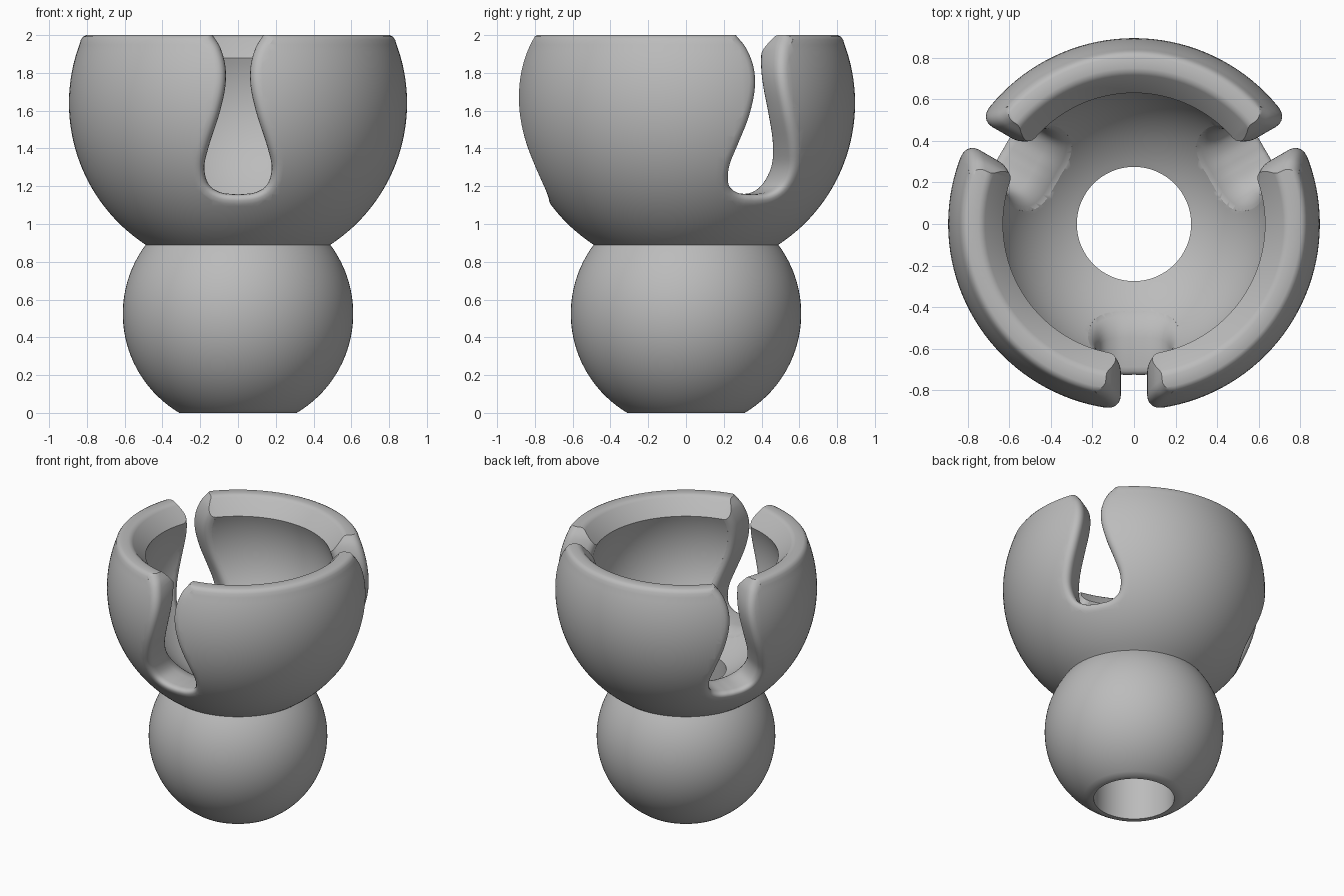
import bpy, bmesh, math
from mathutils import Vector, Matrix

if "Cube" in bpy.data.objects:
    bpy.data.objects.remove(bpy.data.objects["Cube"], do_unlink=True)

CUP_Z, CUP_R, SOCKET_R = 1.64, 0.895, 0.675
BALL_Z, BALL_R = 0.525, 0.61
BORE_R, NECK_Z = 0.275, 0.89

grey = bpy.data.materials.new("plain grey")
grey.use_nodes = True
grey.diffuse_color = (0.5, 0.5, 0.5, 1)
grey.node_tree.nodes["Principled BSDF"].inputs["Base Color"].default_value = (0.5, 0.5, 0.5, 1)


def make_object(name, bm):
    bmesh.ops.recalc_face_normals(bm, faces=bm.faces)
    mesh = bpy.data.meshes.new(name)
    bm.to_mesh(mesh)
    bm.free()
    obj = bpy.data.objects.new(name, mesh)
    bpy.context.collection.objects.link(obj)
    mesh.materials.append(grey)
    return obj


def arc(centre_z, radius, z0, z1, steps):
    """Points (r, z) on a sphere's outline between two heights."""
    a0 = math.asin((z0 - centre_z) / radius)
    a1 = math.asin((z1 - centre_z) / radius)
    angles = [a0 + (a1 - a0) * i / steps for i in range(steps + 1)]
    return [(radius * math.cos(a), centre_z + radius * math.sin(a)) for a in angles]


def smooth_path(points, steps):
    """Catmull-Rom curve through the points."""
    pts = [Vector(p) for p in points]
    pts = [2 * pts[0] - pts[1]] + pts + [2 * pts[-1] - pts[-2]]
    out = []
    for a, b, c, d in zip(pts, pts[1:], pts[2:], pts[3:]):
        for i in range(steps):
            t = i / steps
            out.append(0.5 * (2 * b + (c - a) * t + (2 * a - 5 * b + 4 * c - d) * t ** 2
                              + (3 * b - a - 3 * c + d) * t ** 3))
    return out + [pts[-2]]


# Body: ball, cup, rounded rim, socket and bore turned as one closed profile
socket_floor = CUP_Z - math.sqrt(SOCKET_R ** 2 - BORE_R ** 2)
profile = [(BORE_R, 0)]
profile += arc(BALL_Z, BALL_R, 0, NECK_Z, 28)
profile += arc(CUP_Z, CUP_R, NECK_Z, 1.95, 32)[1:]
profile += [(0.832, 1.975), (0.82, 1.992), (0.803, 2.0), (0.75, 2.0), (0.732, 1.996), (0.717, 1.984)]
profile += arc(CUP_Z, SOCKET_R, 1.88, socket_floor, 32)

SEGMENTS = 128
bm = bmesh.new()
rings = []
for i in range(SEGMENTS):
    a = math.tau * i / SEGMENTS
    rings.append([bm.verts.new((r * math.cos(a), r * math.sin(a), z)) for r, z in profile])
for i, ring in enumerate(rings):
    following = rings[(i + 1) % SEGMENTS]
    for j in range(len(profile)):
        k = (j + 1) % len(profile)
        bm.faces.new((ring[j], following[j], following[k], ring[k]))
body = make_object("ball_and_socket_link", bm)

# Slot outline: right half of the keyhole, mirrored to the left
half = smooth_path([(0, 1.157), (0.09, 1.167), (0.155, 1.21), (0.178, 1.3), (0.155, 1.41),
                    (0.1, 1.58), (0.068, 1.72), (0.066, 1.83), (0.092, 1.93),
                    (0.135, 2.0), (0.2, 2.1)], 5)


def offset_half(distance):
    out = []
    for i, p in enumerate(half):
        tangent = (half[min(i + 1, len(half) - 1)] - half[max(i - 1, 0)]).normalized()
        if i == 0:
            tangent = Vector((1, 0))
        out.append(p + distance * Vector((tangent.y, -tangent.x)))
    return out


# Shells (distance from cup centre, widening) that round both slot edges
FILLET = 0.055
shells = [(0.62, 0.05)]
depths = [0, 0.004, 0.012, 0.022, 0.036, FILLET]
widths = [FILLET - math.sqrt(FILLET ** 2 - (FILLET - t) ** 2) for t in depths]
shells += [(SOCKET_R + t, 0.8 * w) for t, w in zip(depths, widths)]
shells += [(CUP_R - t, w) for t, w in reversed(list(zip(depths, widths)))]
shells += [(1.2, FILLET)]


def slot_cutter(angle):
    bm = bmesh.new()
    loops = []
    for radius, widen in shells:
        right = offset_half(widen)
        outline = right + [Vector((-p.x, p.y)) for p in reversed(right[1:])]
        loops.append([bm.verts.new((p.x, -math.sqrt(max(radius ** 2 - p.x ** 2 - (p.y - CUP_Z) ** 2, 0.001)), p.y))
                      for p in outline])
    n = len(loops[0])
    for a, b in zip(loops, loops[1:]):
        for i in range(n):
            j = (i + 1) % n
            bm.faces.new((a[i], a[j], b[j], b[i]))
    # End caps as strips across the slot
    for loop in (loops[0], loops[-1]):
        bm.faces.new((loop[0], loop[1], loop[-1]))
        for i in range(1, len(half) - 1):
            bm.faces.new((loop[i], loop[i + 1], loop[n - i - 1], loop[n - i]))
    bm.transform(Matrix.Rotation(angle, 4, "Z"))
    cutter = make_object("slot_cutter", bm)
    cutter.hide_render = True
    return cutter


# Cut three evenly spaced slots
bpy.context.view_layer.objects.active = body
for k in range(3):
    cutter = slot_cutter(math.tau * k / 3)
    mod = body.modifiers.new("slot", "BOOLEAN")
    mod.operation = "DIFFERENCE"
    mod.solver = "EXACT"
    mod.object = cutter
    bpy.ops.object.modifier_apply(modifier=mod.name)
    bpy.data.objects.remove(cutter, do_unlink=True)

bpy.ops.object.select_all(action="DESELECT")
body.select_set(True)
bpy.ops.object.shade_smooth_by_angle(angle=math.radians(35))
